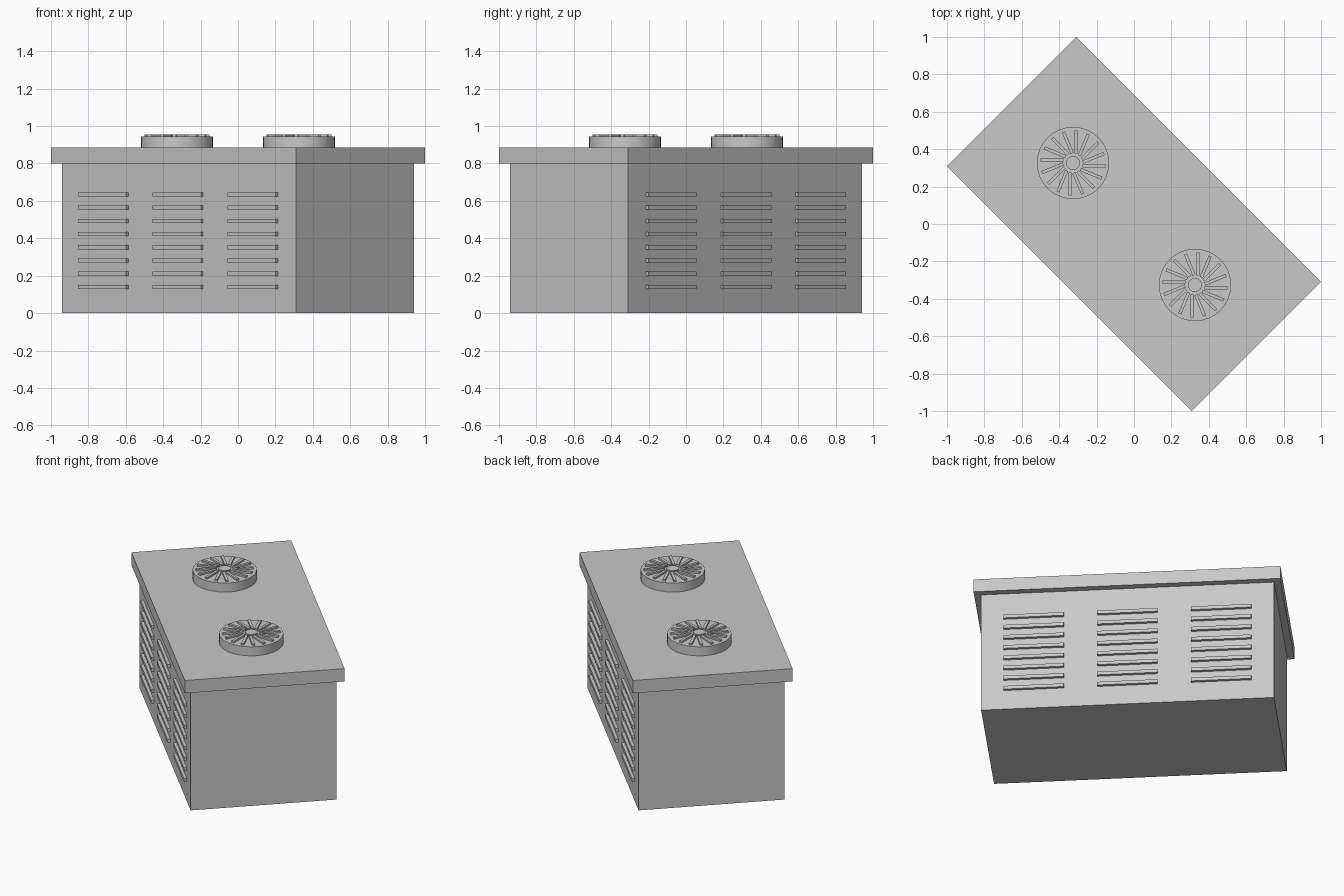
import bpy, bmesh, math
from mathutils import Matrix, Vector

if "Cube" in bpy.data.objects:
    bpy.data.objects.remove(bpy.data.objects["Cube"])

TURN = Matrix.Rotation(math.radians(-45), 4, 'Z')   # unit stands diagonally

grey = bpy.data.materials.new("light_grey")
grey.diffuse_color = (0.58, 0.58, 0.58, 1)
grey.use_nodes = True
grey.node_tree.nodes["Principled BSDF"].inputs["Base Color"].default_value = grey.diffuse_color


def add_box(bm, size, loc, rot=Matrix.Identity(4)):
    bmesh.ops.create_cube(bm, size=1.0, matrix=rot @ Matrix.Translation(loc)
                          @ Matrix.Diagonal((*size, 1)))


def add_disc(bm, radius, z0, z1, sides):
    bmesh.ops.create_cone(bm, cap_ends=True, segments=sides, radius1=radius,
                          radius2=radius, depth=z1 - z0,
                          matrix=Matrix.Translation((0, 0, (z0 + z1) / 2)))


def finish(bm, name, loc=(0, 0, 0), smooth=False):
    bm.transform(TURN @ Matrix.Translation(loc))
    me = bpy.data.meshes.new(name)
    bm.to_mesh(me)
    bm.free()
    me.materials.append(grey)
    ob = bpy.data.objects.new(name, me)
    bpy.context.collection.objects.link(ob)
    if smooth:
        bpy.context.view_layer.objects.active = ob
        ob.select_set(True)
        bpy.ops.object.shade_smooth_by_angle(angle=math.radians(30))
        ob.select_set(False)


# Cabinet and overhanging lid
bm = bmesh.new()
add_box(bm, (1.768, 0.89, 0.80), (0, 0, 0.40))
finish(bm, "cabinet")
bm = bmesh.new()
add_box(bm, (1.852, 0.976, 0.085), (0, 0, 0.8425))
finish(bm, "lid")

# Raised vent slats: three columns of eight on both long sides
for side, name in ((-1, "front_slats"), (1, "back_slats")):
    bm = bmesh.new()
    for col in (-0.566, 0, 0.566):
        for row in range(8):
            add_box(bm, (0.364, 0.036, 0.022), (col, side * 0.445, 0.14 + row * 0.0707))
    finish(bm, name)

# Two roof fans: round housing, hub and sixteen offset blades
for u, name in ((-0.461, "left_fan"), (0.461, "right_fan")):
    bm = bmesh.new()
    add_disc(bm, 0.193, 0.88, 0.945, 32)
    finish(bm, name + "_housing", (u, 0, 0), True)
    bm = bmesh.new()
    add_disc(bm, 0.037, 0.94, 0.955, 24)
    finish(bm, name + "_hub", (u, 0, 0), True)
    bm = bmesh.new()
    for i in range(16):
        add_box(bm, (0.123, 0.017, 0.017), (0.1115, -0.016, 0.9475),
                Matrix.Rotation(math.tau * i / 16, 4, 'Z'))
    finish(bm, name + "_blades", (u, 0, 0))
